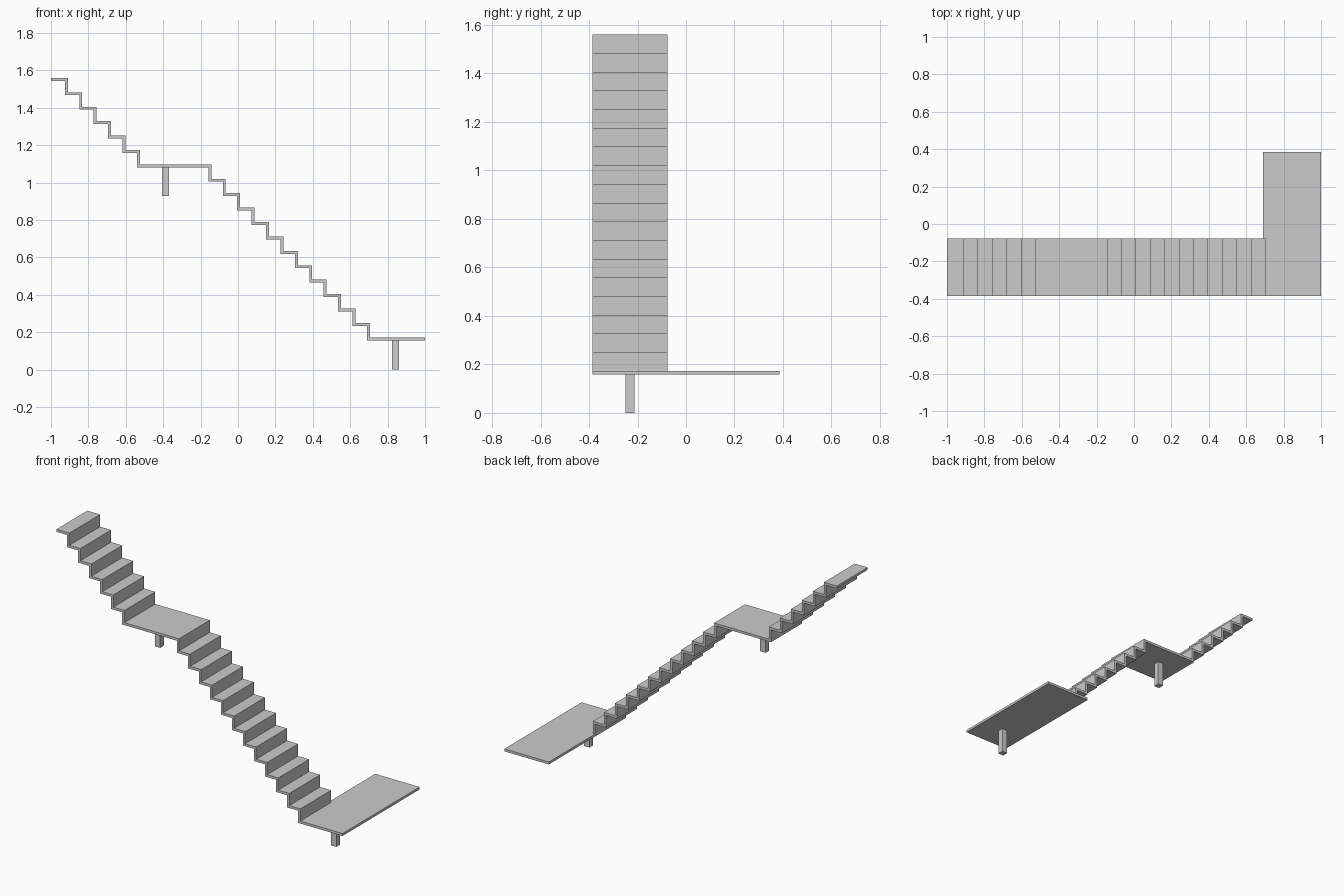
import bpy, bmesh

if "Cube" in bpy.data.objects:
    bpy.data.objects.remove(bpy.data.objects["Cube"])

RISE = 0.07706          # height of one step
RUN = 0.0771            # depth of one step
T = 0.0155              # plate thickness
TOP = 1.56
Y0, Y1 = -0.385, -0.077  # width of the flights


def finish(name, bm):
    bmesh.ops.recalc_face_normals(bm, faces=bm.faces)
    mesh = bpy.data.meshes.new(name)
    bm.to_mesh(mesh)
    bm.free()
    obj = bpy.data.objects.new(name, mesh)
    bpy.context.collection.objects.link(obj)
    return obj


def box(name, x0, x1, y0, y1, z0, z1):
    bm = bmesh.new()
    bmesh.ops.create_cube(bm, size=1)
    for v in bm.verts:
        v.co = (x1 if v.co.x > 0 else x0,
                y1 if v.co.y > 0 else y0,
                z1 if v.co.z > 0 else z0)
    return finish(name, bm)


# Folded stair profile: upper flight, middle landing, lower flight
risers = [-0.910 + RUN * i for i in range(6)] + [-0.143 + RUN * i for i in range(12)]
upper = [(-1.0, TOP)]
for i, x in enumerate(risers):
    upper += [(x, TOP - RISE * i), (x, TOP - RISE * (i + 1))]
under = [(x - T, z - T) for x, z in upper]
under[0] = (-1.0, TOP - T)
under[-1] = (upper[-1][0] - T, upper[-1][1])   # last riser stands on the landing
bm = bmesh.new()
f = bm.faces.new([bm.verts.new((x, Y0, z)) for x, z in upper + under[::-1]])
ext = bmesh.ops.extrude_face_region(bm, geom=[f], use_keep_orig=True)
verts = [g for g in ext["geom"] if isinstance(g, bmesh.types.BMVert)]
bmesh.ops.translate(bm, verts=verts, vec=(0, Y1 - Y0, 0))
finish("stair_flights", bm)

# Long bottom landing
base = TOP - RISE * 18
box("bottom_landing", risers[-1] - T, 1.0, Y0, 0.385, base - T, base)

# Square support posts under both landings
mid = TOP - RISE * 6 - T
YC, H = (Y0 + Y1) / 2, 0.0185
box("middle_post", -0.388 - H, -0.388 + H, YC - H, YC + H, mid - 0.154, mid)
box("bottom_post", 0.843 - H, 0.843 + H, YC - H, YC + H, 0.0, base - T)
